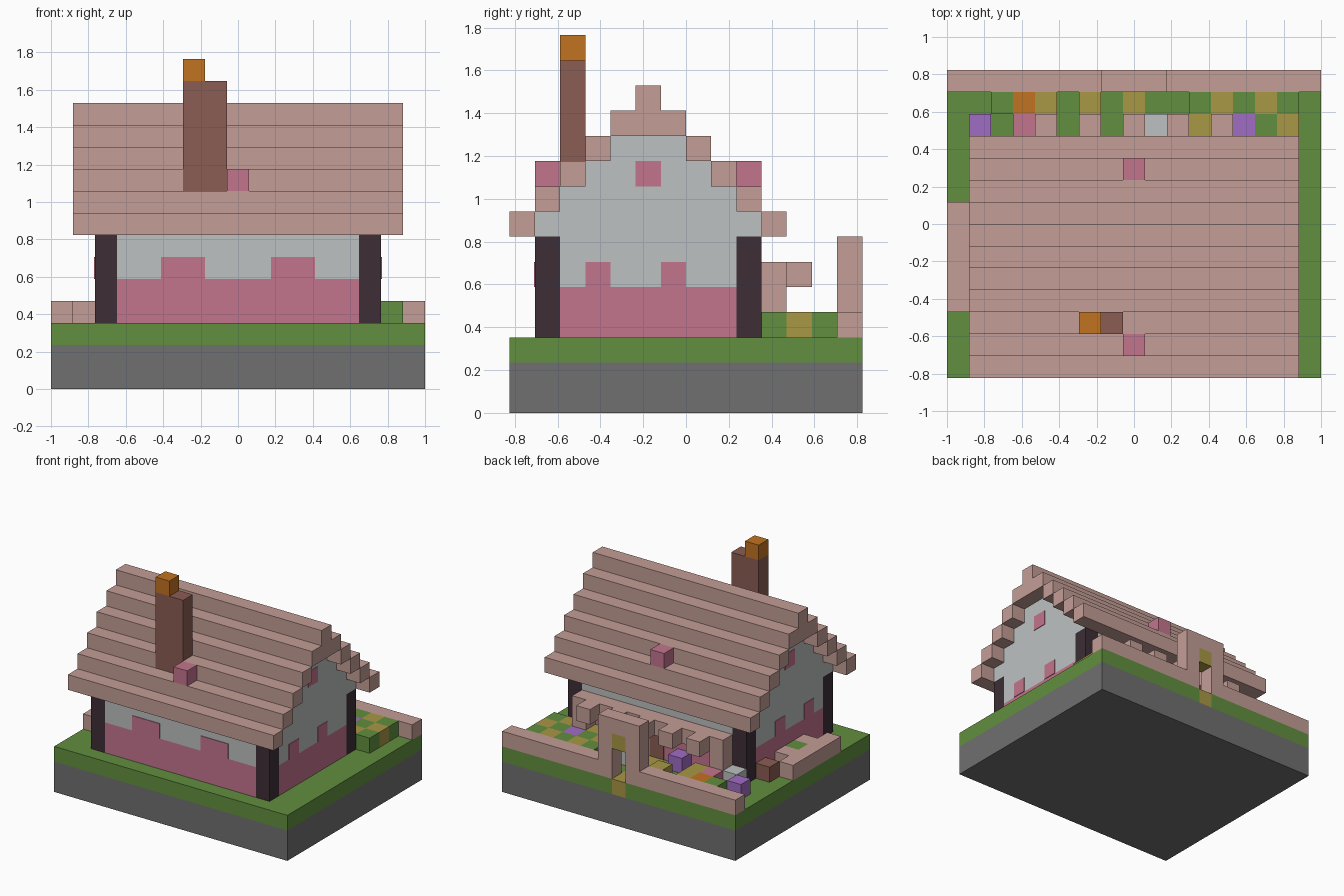
import bpy
import bmesh
from mathutils import Vector

cube = bpy.data.objects.get("Cube")
if cube:
    bpy.data.objects.remove(cube, do_unlink=True)

U = 2 / 17                      # size of one block
ORIGIN = Vector((-1, -7 * U, 0))


def material(name, rgb):
    lin = [((c / 255 + 0.055) / 1.055) ** 2.4 for c in rgb] + [1]
    m = bpy.data.materials.new(name)
    m.use_nodes = True
    m.diffuse_color = lin
    m.node_tree.nodes["Principled BSDF"].inputs["Base Color"].default_value = lin
    return m


STONE = material("stone grey", (112, 112, 112))
GRASS = material("grass green", (97, 143, 63))
CLAY = material("clay pink", (196, 157, 150))
ROSE = material("rose pink", (195, 117, 141))
PLASTER = material("pale plaster", (189, 193, 193))
TIMBER = material("dark timber", (61, 46, 54))
BRICK = material("brown brick", (139, 93, 83))
ORANGE = material("orange", (194, 115, 33))
STRAW = material("straw", (168, 151, 69))
PURPLE = material("purple", (160, 108, 195))


def blocks(name, mat, boxes, grow=0.0):
    """One object from boxes given as (x0, x1, y0, y1, z0, z1) in block units."""
    bm = bmesh.new()
    for x0, x1, y0, y1, z0, z1 in boxes:
        lo = ORIGIN + Vector((x0, y0, z0)) * U
        hi = ORIGIN + Vector((x1, y1, z1)) * U
        made = bmesh.ops.create_cube(bm, size=1)["verts"]
        for v in made:
            v.co = (lo + hi) / 2 + v.co * (hi - lo)
    mesh = bpy.data.meshes.new(name)
    bm.to_mesh(mesh)
    bm.free()
    mesh.materials.append(mat)
    obj = bpy.data.objects.new(name, mesh)
    bpy.context.collection.objects.link(obj)
    return obj


def cell(i, j, k, height=1):
    return (i, i + 1, j, j + 1, k, k + height)


# Ground slab, lawn and garden path
blocks("stone_base", STONE, [(0, 17, 0, 14, 0, 2)])
blocks("lawn", GRASS, [(0, 8, 0, 14, 2, 3), (9, 17, 0, 14, 2, 3), (8, 9, 0, 10, 2, 3)])
blocks("garden_path", STRAW, [(8, 9, 10, 14, 2, 3)])

# House body: rose lower wall, plaster upper wall, stepped gables
blocks("lower_wall", ROSE, [(3, 14, 1, 10, 3, 5), (2, 15, 2, 9, 3, 5)])
blocks("upper_wall", PLASTER, [(3, 14, 1, 10, 5, 7), (2, 15, 2, 9, 5, 7)])
blocks("gables", PLASTER, [(2, 15, 1 + s, 10 - s, 7 + s, 8 + s) for s in range(4)])
blocks("corner_posts", TIMBER, [cell(i, j, 3, 4) for i in (2, 14) for j in (1, 9)])

# Windows as thin plates on each wall
T = 0.04
panes = []
for y in (1 - T, 10):
    panes += [(x, x + 2, y, y + T, 5, 6) for x in (5, 10)]
for x in (2 - T, 15):
    panes += [(x, x + T, y, y + 1, 5, 6) for y in (3, 6)]
    panes.append((x, x + T, 5, 6, 9, 10))
blocks("window_panes", ROSE, panes)
blocks("back_door", BRICK, [(8, 9, 10, 10 + T, 3, 5)])

# Stepped roof, leaving a gap for the chimney
courses = []
for s in range(4):
    if s == 2:
        courses += [(1, 6, s, s + 1, 9, 10), (8, 16, s, s + 1, 9, 10)]
    else:
        courses.append((1, 16, s, s + 1, 7 + s, 8 + s))
    courses.append((1, 16, 10 - s, 11 - s, 7 + s, 8 + s))
courses += [(1, 16, 4, 7, 11, 12), (1, 16, 5, 6, 12, 13)]
blocks("roof", CLAY, courses)
blocks("roof_ornaments", ROSE, [cell(8, j, 9) for j in (1, 9)])
blocks("chimney", BRICK, [(6, 8, 2, 3, 9, 14)])
blocks("chimney_flame", ORANGE, [cell(6, 2, 14)])

# Back fence with gateway
blocks("fence", CLAY, [(0, 7, 13, 14, 3, 4), (10, 17, 13, 14, 3, 4)])
blocks("gateway", CLAY, [cell(7, 13, 3, 4), cell(9, 13, 3, 4), cell(8, 13, 6)])
blocks("gate_lantern", STRAW, [cell(8, 13, 5)])

# Pergola behind the house
blocks("pergola", CLAY, [cell(3, 10, 3, 2), cell(13, 10, 3, 2), (3, 14, 10, 11, 5, 6)]
       + [cell(i, 11, 5) for i in range(4, 13, 2)])

# Planter and stool beside the house
blocks("planter", CLAY, [(0, 1, 3, 8, 3, 4), cell(1, 4, 3), cell(1, 6, 3)])
blocks("planter_grass", GRASS, [cell(1, 5, 3)])
blocks("stool", BRICK, [cell(1, 8, 3)])

# Flower beds and crops, one letter per block, nearest the house first
BEDS = ["..w...u....gs.sg.",
        ".u.rs....w.sgugs.",
        "..gos.s....gsgsg."]
KINDS = {"g": ("hedge_blocks", GRASS), "s": ("crops", STRAW), "o": ("orange_flower", ORANGE),
         "u": ("purple_flowers", PURPLE), "r": ("rose_flower", ROSE), "w": ("white_flowers", PLASTER)}
for letter, (name, mat) in KINDS.items():
    blocks(name, mat, [cell(i, 10 + j, 3) for j, row in enumerate(BEDS)
                       for i, c in enumerate(row) if c == letter])
